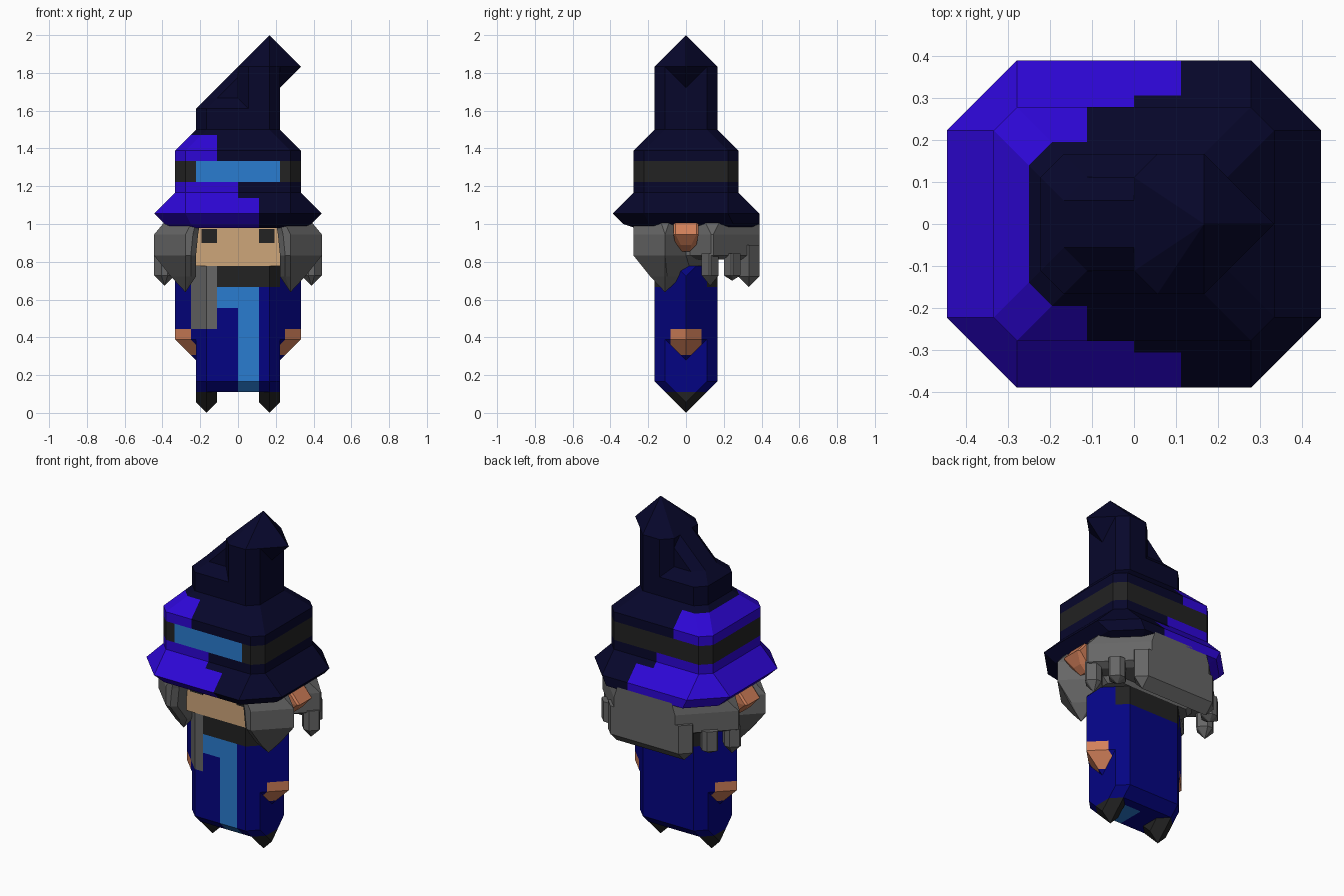
import bpy
import bmesh
from mathutils import Vector

cube = bpy.data.objects.get("Cube")
if cube:
    bpy.data.objects.remove(cube, do_unlink=True)

U = 1 / 18  # modelling grid step; all sizes below are in steps


def linear(value):
    value /= 255
    return value / 12.92 if value <= 0.04045 else ((value + 0.055) / 1.055) ** 2.4


def material(name, *rgb):
    mat = bpy.data.materials.new(name)
    colour = [linear(c) for c in rgb] + [1]
    mat.use_nodes = True
    mat.diffuse_color = colour
    mat.node_tree.nodes["Principled BSDF"].inputs["Base Color"].default_value = colour
    return mat


purple = material("bright_purple", 45, 6, 214)
midnight = material("midnight_blue", 7, 7, 43)
charcoal = material("charcoal", 34, 34, 34)
sky = material("sky_blue", 42, 124, 208)
navy = material("robe_navy", 4, 4, 130)
grey = material("hair_grey", 102, 102, 102)
tan = material("face_tan", 206, 166, 122)
skin = material("skin_orange", 210, 128, 90)


def ring(z, x0, x1, y0, y1, c, d=None):
    """Rectangle with corners cut by c on the x0 side and d on the x1 side."""
    d = c if d is None else d
    return [Vector(p) * U for p in (
        (x0 + c, y0, z), (x1 - d, y0, z), (x1, y0 + d, z), (x1, y1 - d, z),
        (x1 - d, y1, z), (x0 + c, y1, z), (x0, y1 - c, z), (x0, y0 + c, z))]


def sym(z, x, y, c):
    return (z, -x, x, -y, y, c)


def loft(name, rings, mats, cuts="", rule=None, side=1):
    """Skin a stack of rings, cut along axis planes, colour faces by a rule."""
    bm = bmesh.new()
    loops = [[bm.verts.new((p.x * side, p.y, p.z)) for p in ring(*r)] for r in rings]
    for low, high in zip(loops, loops[1:]):
        for i in range(len(low)):
            j = (i + 1) % len(low)
            bm.faces.new((low[i], low[j], high[j], high[i]))
    bm.faces.new(loops[0][::-1])
    bm.faces.new(loops[-1])
    bmesh.ops.remove_doubles(bm, verts=bm.verts, dist=U / 1000)
    for cut in cuts.split():
        normal = Vector([float(axis == cut[0]) for axis in "xyz"])
        geom = bm.verts[:] + bm.edges[:] + bm.faces[:]
        bmesh.ops.bisect_plane(bm, geom=geom, dist=U / 1000,
                               plane_co=normal * float(cut[1:]) * U, plane_no=normal)
    bmesh.ops.recalc_face_normals(bm, faces=bm.faces)
    if rule:
        for face in bm.faces:
            face.material_index = mats.index(rule(*(face.calc_center_median() / U)))
    mesh = bpy.data.meshes.new(name)
    bm.to_mesh(mesh)
    bm.free()
    for mat in mats:
        mesh.materials.append(mat)
    obj = bpy.data.objects.new(name, mesh)
    bpy.context.collection.objects.link(obj)


def pair(name, rings, mat):
    """Build a part on the left (+x) and its mirror on the right."""
    loft("left_" + name, rings, [mat])
    loft("right_" + name, rings, [mat], side=-1)


# Robe with stripe, collar and the long beard strand
def robe_colour(x, y, z):
    if y < 0 and -4.5 < x < -2 and z > 8:
        return grey
    if z > 12 and abs(x) < 4:
        return charcoal
    if y < 1 and (0 < x < 2 or (z > 10 and abs(x) < 2)):
        return sky
    return navy


loft("robe", [sym(2, 4, 2, 1), sym(3, 4, 3, 1), sym(14, 4, 3, 1)],
     [navy, sky, grey, charcoal], "x-2 x0 x2 y1 z8 z10 z12", robe_colour)


# Sleeves wrapping the torso, ending in pointed hands
def sleeve_colour(x, y, z):
    inner = 4.5 if z > 7 else 4
    if abs(x) > inner and abs(y) < 1.5 and 5.5 < z < 8:
        return skin
    colour = robe_colour(x, y, z)
    return navy if colour is sky else colour


loft("sleeves_and_hands",
     [sym(5, 4, 2, 2), sym(7, 6, 2.98, 2.98), sym(13, 6, 2.98, 2.98), sym(14, 5, 2.98, 2)],
     [navy, skin, grey, charcoal], "x-4.5 x-4 x-2 x4 x4.5 y-1.5 y0 y1.5 z5.5 z7 z8 z12",
     sleeve_colour)

# Feet
pair("foot", [(0, 3, 3, 0, 0, 0), (1, 2, 4, -1, 1, 1), (2, 2, 4, -2, 2, 1)], charcoal)


# Head with a face in front and hair around, eyes and ears
def head_colour(x, y, z):
    return tan if y < -2 and abs(x) < 4.2 else grey


loft("head", [sym(14, 5, 3, 1), sym(15, 6, 3, 1), sym(18, 6, 3, 1)],
     [tan, grey], "x-4.2 x4.2", head_colour)
pair("eye", [(16.2, 2, 3.5, -3.1, -2.9, 0), (17.5, 2, 3.5, -3.1, -2.9, 0)], charcoal)
pair("ear", [(15.4, 6.4, 6.4, -0.4, 0.4, 0), (16, 5, 7.2, -1, 1, 0.5),
             (17, 5, 8, -1.2, 1.2, 0.2), (18.2, 5, 7, -1.2, 1.2, 0.2)], skin)

# Hair: front locks, back mass, hanging back edge and side points
pair("front_lock", [(11.5, 5, 5, -2, -2, 0), (13, 4, 6.4, -3.4, -0.4, 0.5, 1.4),
                    (15, 4, 8, -5, 1, 0.5, 3), (17, 3.8, 8, -5, 1, 0.5, 3),
                    (18.2, 3.6, 7, -5, 1, 0.4, 2.6)], grey)
loft("back_hair", [(14.6, -7, 7, -1, 6, 3.4), (15, -8, 8, -2, 7, 4.4),
                   (17, -8, 8, -2, 7, 4.4), (18.2, -7, 7, -2, 7, 3.8)], [grey])
loft("back_hair_edge", [(12, -4, 4, 6, 6, 0), (13, -5, 5, 5, 7, 0.98),
                        (16, -5, 5, 5, 7, 0.98)], [grey])
for label, x, y, tip in (("front", 7, 2.3, 12.1), ("rear", 5.8, 4.4, 12.6)):
    pair(label + "_hair_point",
         [(tip, x, x, y, y, 0), (13.1, x - 1, x + 1, y - 0.8, y + 0.8, 0.7),
          (15.2, x - 1, x + 1, y - 0.8, y + 0.8, 0.7)], grey)


# Hat: brim, band, crown and bent point
def brim_colour(x, y, z):
    return purple if x < (2 if z < 20.5 else 0) else midnight


def band_colour(x, y, z):
    return sky if y < -4.9 and abs(x) < 4 else charcoal


def crown_colour(x, y, z):
    return purple if x < -2 and z < 26.5 else midnight


loft("hat_brim", [(17.6, -6, 6, -4.8, 6, 2), (18, -7, 7, -6, 7, 2.5), sym(19, 8, 7, 3),
                  sym(21, 6, 5, 1), sym(22, 6, 5, 1)],
     [purple, midnight], "x0 x2 z20.5", brim_colour)
loft("hat_band", [sym(22, 6, 5, 1), sym(24, 6, 5, 1)],
     [charcoal, sky], "x-4 x4", band_colour)
loft("hat_crown", [sym(24, 6, 5, 1), sym(25, 6, 5, 1), sym(27, 4, 3, 1)],
     [midnight, purple], "x-2 z26.5", crown_colour)
loft("hat_point_base", [sym(27, 4, 3, 1), sym(29, 4, 3, 1), sym(30, 3, 2, 1)], [midnight])
loft("hat_point_ridge", [(29, -4, 2, -2, 2, 1), (33, 0, 2, -2, 2, 1)], [midnight])
loft("hat_point_column", [(28, 0, 4, -3, 3, 1), (33, 0, 4, -3, 3, 1),
                          (36, 3, 3, 0, 0, 0)], [midnight])
loft("hat_bent_tip", [(31, 4, 4, 0, 0, 0), (33, 2, 6, -2, 2, 2), (36, 3, 3, 0, 0, 0)], [midnight])
